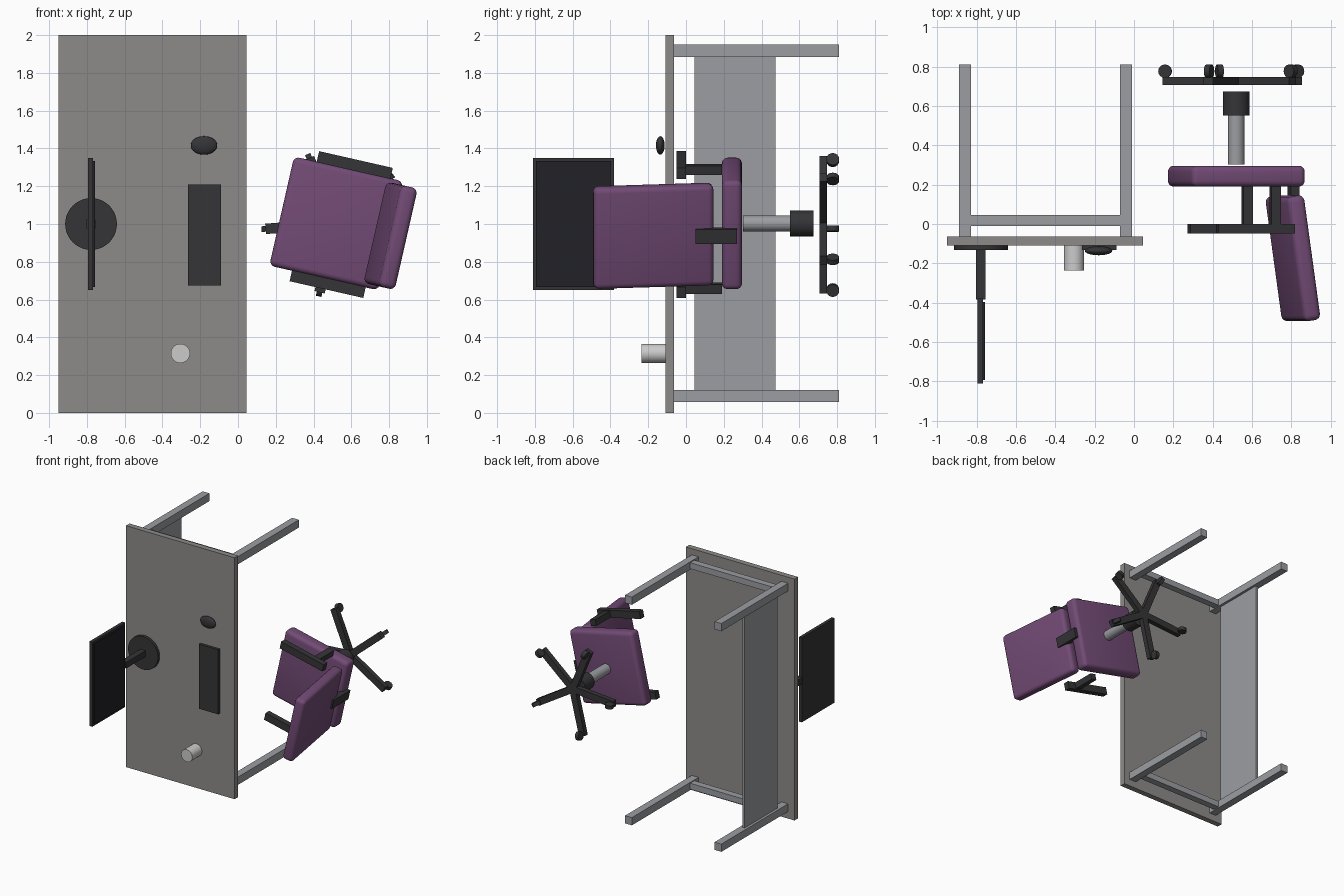
import bpy, bmesh, math
from mathutils import Matrix, Vector

if "Cube" in bpy.data.objects:
    bpy.data.objects.remove(bpy.data.objects["Cube"])

# Frames: local z is furniture "up" (world -y), local y is world z
DESK = Matrix.Rotation(math.radians(90), 4, 'X')
CHAIR = Matrix.Translation((0.52, 0, 1.003)) @ DESK @ Matrix.Rotation(math.radians(-12.8), 4, 'Z')


def material(name, rgb):
    m = bpy.data.materials.new(name)
    m.diffuse_color = (*rgb, 1)
    m.use_nodes = True
    m.node_tree.nodes["Principled BSDF"].inputs["Base Color"].default_value = m.diffuse_color
    return m


PURPLE = material("purple_fabric", (0.17, 0.07, 0.18))
BLACK = material("black_plastic", (0.035, 0.035, 0.038))
SCREEN = material("dark_screen", (0.015, 0.015, 0.02))
TOP = material("warm_grey", (0.27, 0.26, 0.25))
STEEL = material("leg_grey", (0.33, 0.34, 0.36))
WHITE = material("off_white", (0.75, 0.75, 0.73))


def finish(name, bm, matrix, mat, smooth=None):
    me = bpy.data.meshes.new(name)
    bm.to_mesh(me)
    bm.free()
    ob = bpy.data.objects.new(name, me)
    bpy.context.collection.objects.link(ob)
    ob.matrix_world = matrix
    me.materials.append(mat)
    if smooth:
        bpy.ops.object.select_all(action='DESELECT')
        ob.select_set(True)
        bpy.context.view_layer.objects.active = ob
        bpy.ops.object.shade_smooth_by_angle(angle=math.radians(smooth))
    return ob


def box(name, frame, center, size, mat, rot=None, bevel=0):
    bm = bmesh.new()
    bmesh.ops.create_cube(bm, size=1, matrix=Matrix.Diagonal((*size, 1)))
    if bevel:
        bmesh.ops.bevel(bm, geom=bm.edges[:], offset=bevel, segments=4, profile=0.5, affect='EDGES')
    m = frame @ Matrix.Translation(center) @ (rot or Matrix.Identity(4))
    return finish(name, bm, m, mat, 40 if bevel else None)


def span(name, frame, x, y, z, mat):
    c = [(a + b) / 2 for a, b in (x, y, z)]
    s = [b - a for a, b in (x, y, z)]
    return box(name, frame, c, s, mat)


def cylinder(name, frame, center, r, h, mat, rot=None, sides=32):
    bm = bmesh.new()
    bmesh.ops.create_cone(bm, cap_ends=True, segments=sides, radius1=r, radius2=r, depth=h)
    m = frame @ Matrix.Translation(center) @ (rot or Matrix.Identity(4))
    return finish(name, bm, m, mat, 40)


# Desk
span("desk_top", DESK, (-0.95, 0.045), (0, 2), (0.063, 0.109), TOP)
for end, z in (("right", 0.09), ("left", 1.917)):
    for side, x in (("back", -0.86), ("front", -0.04)):
        span(f"{side}_{end}_leg", DESK, (x - 0.031, x + 0.031), (z - 0.032, z + 0.032), (-0.81, 0.063), STEEL)
    span(f"{end}_rail", DESK, (-0.83, -0.07), (z - 0.025, z + 0.025), (-0.046, 0.01), STEEL)
span("modesty_panel", DESK, (-0.87, -0.85), (0.12, 1.885), (-0.475, -0.046), STEEL)

# Monitor
cylinder("monitor_base", DESK, (-0.778, 1.0, 0.12), 0.137, 0.024, BLACK, sides=48)
span("monitor_stand", DESK, (-0.803, -0.755), (0.975, 1.025), (0.13, 0.385), BLACK)
span("monitor_case", DESK, (-0.795, -0.768), (0.65, 1.35), (0.38, 0.81), BLACK)
span("monitor_screen", DESK, (-0.77, -0.758), (0.667, 1.333), (0.396, 0.794), SCREEN)

# Desk items
span("keyboard", DESK, (-0.265, -0.09), (0.675, 1.21), (0.109, 0.131), BLACK)
bm = bmesh.new()
bmesh.ops.create_uvsphere(bm, u_segments=32, v_segments=16, radius=1,
                          matrix=Matrix.Diagonal((0.07, 0.049, 0.023, 1)))
finish("mouse", bm, DESK @ Matrix.Translation((-0.18, 1.416, 0.136)), BLACK, 60)
cylinder("mug", DESK, (-0.305, 0.315, 0.172), 0.051, 0.127, WHITE)

# Chair cushions and back bracket
box("seat", CHAIR, (0, 0, -0.243), (0.592, 0.592, 0.106), PURPLE, bevel=0.03)
box("backrest", CHAIR, (0.295, 0, 0.174), (0.09, 0.55, 0.64), PURPLE,
    Matrix.Rotation(math.radians(8), 4, 'Y'), bevel=0.03)
span("back_bracket", CHAIR, (0.275, 0.32), (-0.04, 0.04), (-0.27, -0.05), BLACK)

# Armrests
for side, s in (("left", 1), ("right", -1)):
    box(f"{side}_arm_post", CHAIR, (0.13, s * 0.322, -0.095), (0.05, 0.05, 0.19), BLACK)
    box(f"{side}_arm_pad", CHAIR, (0.027, s * 0.323, 0.025), (0.4, 0.06, 0.048), BLACK)

# Column
cylinder("gas_lift", CHAIR, (0, 0, -0.428), 0.042, 0.25, STEEL)
cylinder("lift_sleeve", CHAIR, (0, 0, -0.613), 0.068, 0.123, BLACK)

# Five-star base with casters
for i in range(5):
    star = CHAIR @ Matrix.Rotation(math.radians(17.2 + 180 + 72 * i), 4, 'Z')
    span(f"base_spoke_{i + 1}", star, (0, 0.375), (-0.0275, 0.0275), (-0.747, -0.707), BLACK)
    cylinder(f"caster_{i + 1}", star, (0.363, 0, -0.777), 0.034, 0.03, BLACK,
             Matrix.Rotation(math.radians(90), 4, 'X'), 16)
